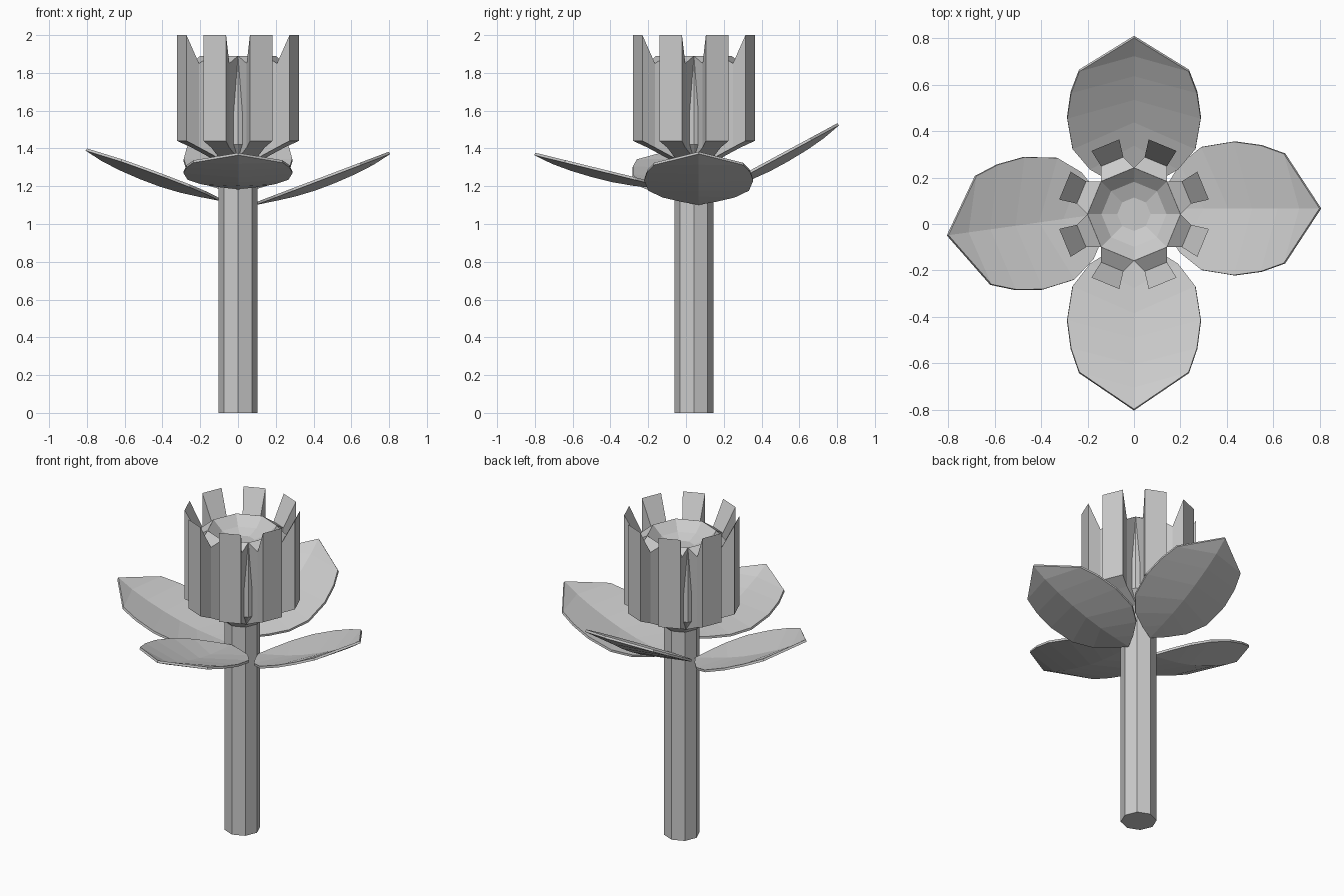
import bpy, bmesh
from math import sin, cos, radians, pi
from mathutils import Vector, Matrix

if "Cube" in bpy.data.objects:
    bpy.data.objects.remove(bpy.data.objects["Cube"])

CY = 0.042  # y of the stem axis


def make(name, bm):
    bmesh.ops.remove_doubles(bm, verts=bm.verts, dist=1e-5)
    bmesh.ops.recalc_face_normals(bm, faces=bm.faces)
    me = bpy.data.meshes.new(name)
    bm.to_mesh(me)
    bm.free()
    ob = bpy.data.objects.new(name, me)
    bpy.context.collection.objects.link(ob)
    return ob


def lathe(name, profile, n=8):
    """Octagonal stack of rings, capped at both ends."""
    bm = bmesh.new()
    rings = [[bm.verts.new((r * cos(2 * pi * i / n), CY + r * sin(2 * pi * i / n), z))
              for i in range(n)] for r, z in profile]
    for a, b in zip(rings, rings[1:]):
        for i in range(n):
            j = (i + 1) % n
            bm.faces.new((a[i], a[j], b[j], b[i]))
    bm.faces.new(rings[0])
    bm.faces.new(rings[-1])
    return make(name, bm)


# stem
lathe("stem", [(0.103, 0), (0.103, 1.32)])

# flower cup with a shallow bowl in the top
lathe("flower_cup", [(0.10, 1.31), (0.135, 1.345), (0.20, 1.42), (0.20, 1.89),
                     (0.14, 1.835), (0.072, 1.81)])


# upright petals around the cup: (radius, half width, bottom z, top z)
def crown_petal(name, angle):
    bm = bmesh.new()
    inner = [(0.125, 0.052, 1.345), (0.185, 0.0765, 1.89)]
    mid = [(0.245, 0.052, 1.405), (0.245, 0.052, 1.85)]
    outer = [(0.322, 0.065, 1.44), (0.322, 0.065, 2.0)]

    def side(s):
        return [[bm.verts.new((r, s * w, z)) for r, w, z in col]
                for col in (inner, mid, outer)]
    L, R = side(1), side(-1)
    for s in (L, R):
        for a, b in zip(s, s[1:]):
            bm.faces.new((a[0], b[0], b[1], a[1]))
    for i in (0, 1):
        for k in (0, 1):
            bm.faces.new((L[i][k], L[i + 1][k], R[i + 1][k], R[i][k]))
    bm.faces.new((L[2][0], L[2][1], R[2][1], R[2][0]))
    bm.faces.new((L[0][0], L[0][1], R[0][1], R[0][0]))
    bm.transform(Matrix.Translation((0, CY, 0)) @ Matrix.Rotation(angle, 4, 'Z'))
    make(name, bm)


for k in range(8):
    crown_petal(f"crown_petal_{k + 1}", radians(22.5 + 45 * k))

# spreading leaves: rows of (midrib u, midrib sag, edge u, edge half width)
ROWS = [(0.11, 0.018, 0.045, 0.09), (0.21, 0.032, 0.11, 0.19), (0.32, 0.04, 0.21, 0.265),
        (0.43, 0.04, 0.36, 0.288), (0.55, 0.034, 0.485, 0.272), (0.655, 0.022, 0.592, 0.236)]


def leaf(name, root, heading, tilt):
    bm = bmesh.new()
    start, tip = bm.verts.new((0, 0, 0)), bm.verts.new((0.757, 0, 0))
    for s in (1, -1):
        prev = None
        for um, sag, ue, w in ROWS:
            m = bm.verts.new((um, 0, -sag))
            e = bm.verts.new((ue, s * w, 0))
            bm.faces.new((start, e, m) if prev is None else (prev[1], e, m, prev[0]))
            prev = (m, e)
        bm.faces.new((prev[1], tip, prev[0]))
    bm.transform(Matrix.Translation(Vector(root))
                 @ Matrix.Rotation(radians(heading), 4, 'Z')
                 @ Matrix.Rotation(radians(-tilt), 4, 'Y'))
    ob = make(name, bm)
    mod = ob.modifiers.new("thickness", 'SOLIDIFY')
    mod.thickness = 0.014
    mod.offset = 0


leaf("leaf_front", (0, -0.065, 1.19), -90, 13.8)
leaf("leaf_back", (0, 0.14, 1.168), 90, 28.4)
leaf("leaf_right", (0.095, 0.067, 1.108), 0, 20.8)
leaf("leaf_left", (-0.10, 0.05, 1.13), 188, 20.4)
